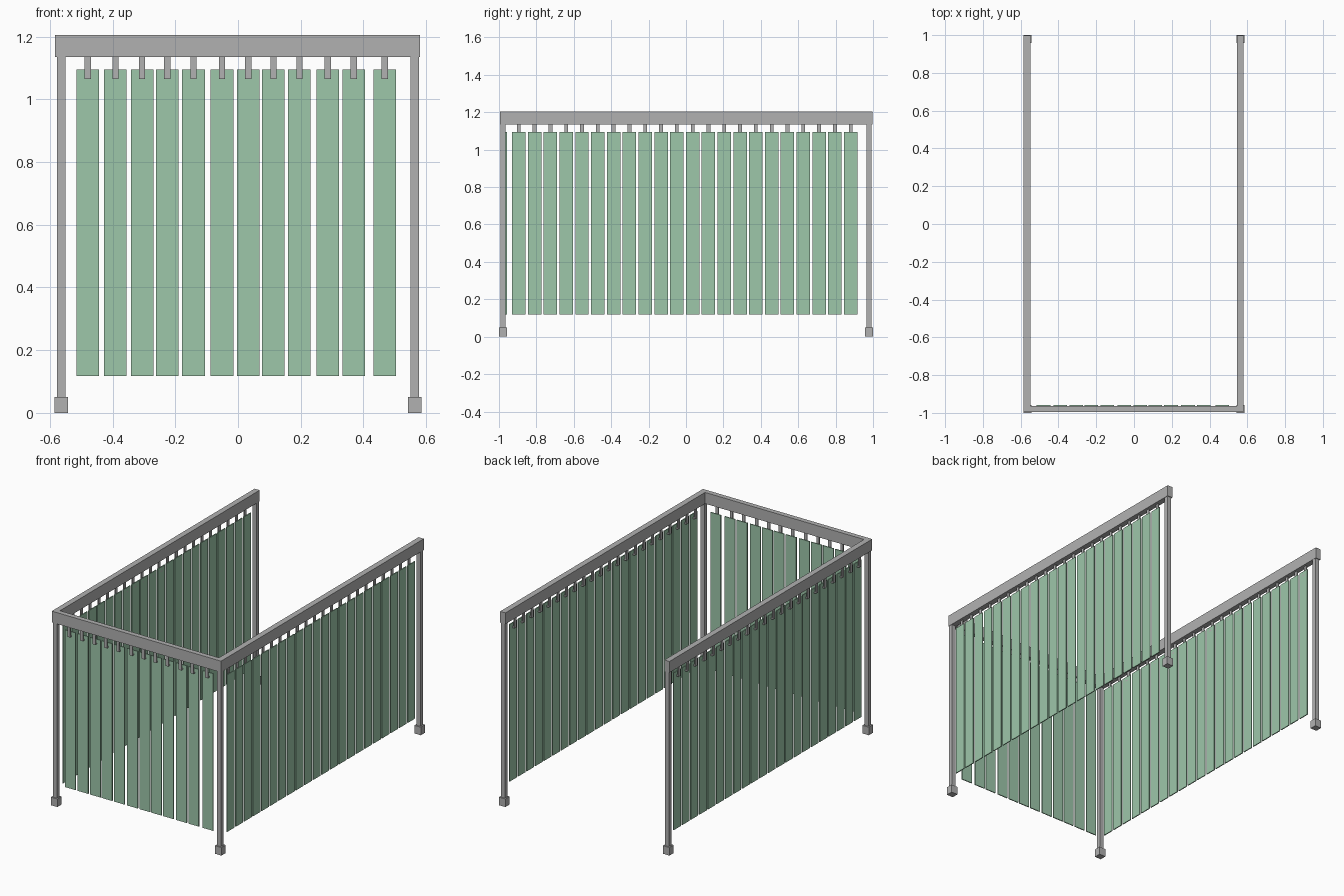
import bpy

if "Cube" in bpy.data.objects:
    bpy.data.objects.remove(bpy.data.objects["Cube"], do_unlink=True)


def material(name, rgb):
    mat = bpy.data.materials.new(name)
    mat.use_nodes = True
    mat.diffuse_color = (*rgb, 1)
    mat.node_tree.nodes["Principled BSDF"].inputs["Base Color"].default_value = (*rgb, 1)
    return mat


GREY = material("grey metal", (0.44, 0.44, 0.44))
GREEN = material("pale green", (0.337, 0.571, 0.402))


def box(name, x, y, z, mat):
    """Box from (low, high) ranges along each axis."""
    bpy.ops.mesh.primitive_cube_add(size=1, location=[sum(r) / 2 for r in (x, y, z)])
    ob = bpy.context.object
    ob.name = name
    ob.scale = [r[1] - r[0] for r in (x, y, z)]
    bpy.ops.object.transform_apply(location=False, rotation=False, scale=True)
    ob.data.materials.append(mat)
    return ob


def span(centre, width):
    return (centre - width / 2, centre + width / 2)


POST_X, POST_Y = 0.564, 0.979
RAIL_Z = (1.135, 1.205)

# Posts with square feet
for side, sx in (("left", 1), ("right", -1)):
    for end, sy in (("front", -1), ("back", 1)):
        px, py = sx * POST_X, sy * POST_Y
        box(f"{end}_{side}_post", span(px, 0.027), span(py, 0.027), (0.04, 1.14), GREY)
        box(f"{end}_{side}_foot", span(px, 0.044), span(py, 0.042), (0, 0.05), GREY)

# Top rails, open at the back
box("left_rail", (0.544, 0.58), (-0.995, 0.997), RAIL_Z, GREY)
box("right_rail", (-0.584, -0.549), (-0.995, 0.997), RAIL_Z, GREY)
box("front_rail", (-0.584, 0.58), (-0.995, -0.964), RAIL_Z, GREY)


def hang(name, u, base, offset, along_x):
    """One vertical strip at u along its rail, held by an L-shaped hook."""
    def part(label, width, depth, z, mat):
        x, y = span(u, width), (base + depth[0], base + depth[1])
        box(f"{name}_{label}", x if along_x else y, y if along_x else x, z, mat)

    part("strip", 0.072, span(offset, 0.006), (0.118, 1.095), GREEN)
    part("hook", 0.02, span(offset - 0.014, 0.007), (1.065, 1.14), GREY)
    part("hook_foot", 0.02, (offset - 0.014, offset + 0.003), (1.065, 1.073), GREY)


# Front curtain, slightly uneven spacing
for i, u in enumerate((-0.479, -0.391, -0.306, -0.226, -0.142, -0.051,
                       0.033, 0.113, 0.196, 0.286, 0.369, 0.468)):
    hang(f"front_{i + 1}", u, -POST_Y, 0.018, True)

# Side curtains
for i in range(22):
    for side, sx in (("left", 1), ("right", -1)):
        hang(f"{side}_{i + 1}", -0.894 + i * 0.0845, sx * POST_X, 0.010, False)
